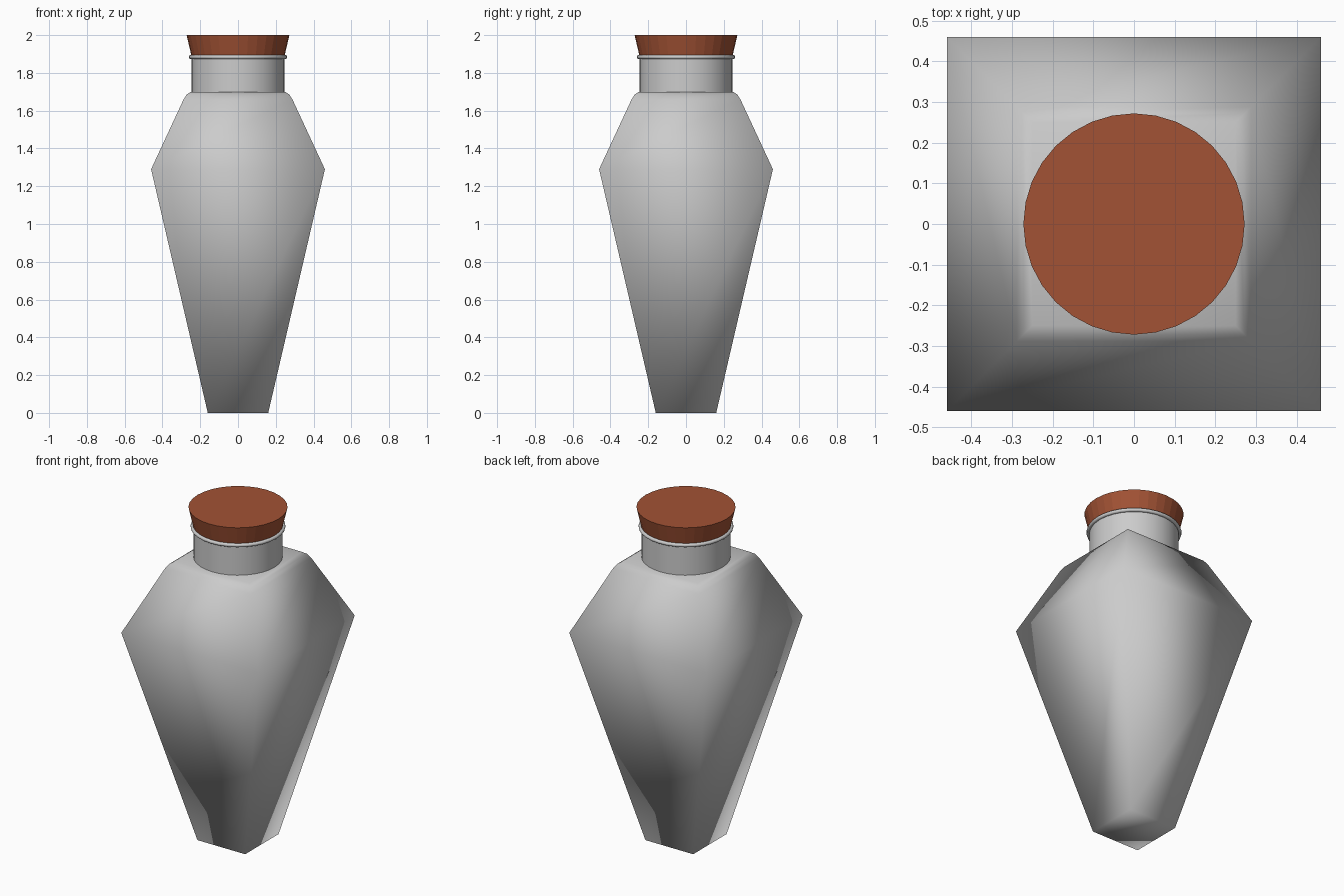
import bpy, bmesh, math

if "Cube" in bpy.data.objects:
    bpy.data.objects.remove(bpy.data.objects["Cube"])


def loft(name, rings, sides, turn=0.0, smooth=None):
    """Stack regular rings of (corner radius, z) and cap both ends."""
    bm = bmesh.new()
    loops = []
    for r, z in rings:
        loops.append([bm.verts.new((r * math.cos(turn + math.tau * i / sides),
                                    r * math.sin(turn + math.tau * i / sides), z))
                      for i in range(sides)])
    for a, b in zip(loops, loops[1:]):
        for i in range(sides):
            j = (i + 1) % sides
            bm.faces.new((a[i], a[j], b[j], b[i]))
    bm.faces.new(loops[0][::-1])
    bm.faces.new(loops[-1])
    mesh = bpy.data.meshes.new(name)
    bm.to_mesh(mesh)
    bm.free()
    obj = bpy.data.objects.new(name, mesh)
    bpy.context.collection.objects.link(obj)
    if smooth is not None:
        bpy.ops.object.select_all(action='DESELECT')
        obj.select_set(True)
        bpy.context.view_layer.objects.active = obj
        bpy.ops.object.shade_smooth_by_angle(angle=math.radians(smooth))
    return obj


# square tapered bottle body, softly shaded across its edges
body_profile = [(0.16, 0), (0.46, 1.29), (0.288, 1.66), (0.272, 1.685), (0.25, 1.70)]
loft("bottle_body", [(h * math.sqrt(2), z) for h, z in body_profile],
     4, math.pi / 4, 180)

# round neck
loft("bottle_neck", [(0.245, 1.69), (0.245, 1.88)], 32, 0, 40)

# rolled lip
bpy.ops.mesh.primitive_torus_add(major_segments=32, minor_segments=10,
                                 major_radius=0.25, minor_radius=0.011,
                                 location=(0, 0, 1.884))
lip = bpy.context.object
lip.name = "bottle_lip"
bpy.ops.object.shade_smooth()

# faceted cork stopper
cork = loft("cork_stopper", [(0.243, 1.875), (0.272, 2.0)], 32)
mat = bpy.data.materials.new("cork")
mat.diffuse_color = (0.36, 0.085, 0.035, 1)
mat.use_nodes = True
mat.node_tree.nodes["Principled BSDF"].inputs["Base Color"].default_value = mat.diffuse_color
cork.data.materials.append(mat)
